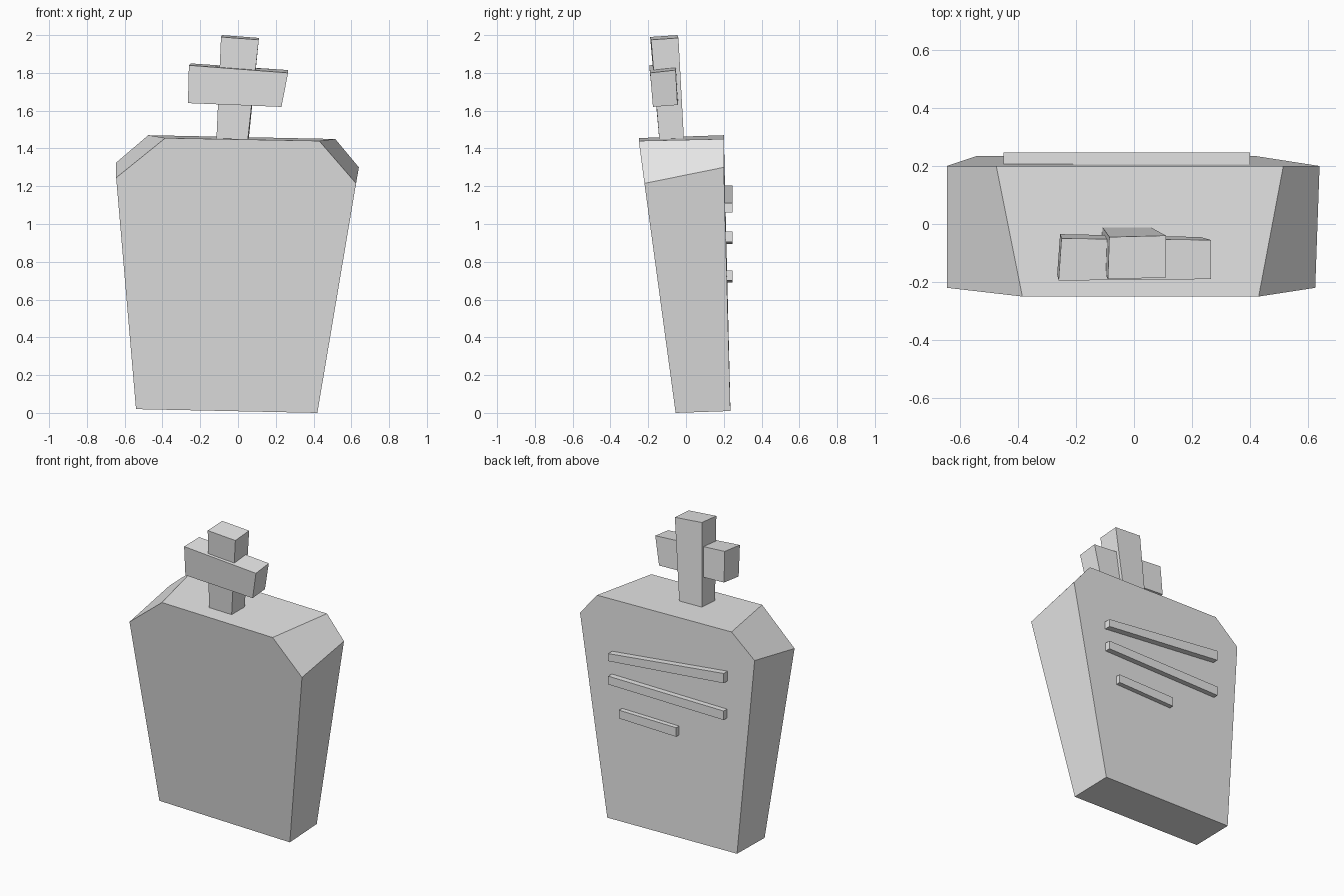
import bpy
import bmesh

cube = bpy.data.objects.get("Cube")
if cube:
    bpy.data.objects.remove(cube, do_unlink=True)

# One stone colour for everything
stone = bpy.data.materials.new("grey_stone")
stone.use_nodes = True
stone.diffuse_color = (0.8, 0.8, 0.8, 1)
stone.node_tree.nodes["Principled BSDF"].inputs["Base Color"].default_value = (0.8, 0.8, 0.8, 1)


def solid(name, near, far):
    """Flat-faced solid joining two matching outlines."""
    bm = bmesh.new()
    a = [bm.verts.new(p) for p in near]
    b = [bm.verts.new(p) for p in far]
    bm.faces.new(a)
    bm.faces.new(b[::-1])
    for i in range(len(a)):
        j = (i + 1) % len(a)
        bm.faces.new((a[j], a[i], b[i], b[j]))
    bmesh.ops.recalc_face_normals(bm, faces=bm.faces)
    mesh = bpy.data.meshes.new(name)
    bm.to_mesh(mesh)
    bm.free()
    mesh.materials.append(stone)
    obj = bpy.data.objects.new(name, mesh)
    bpy.context.collection.objects.link(obj)
    return obj


# Leaning slab with clipped shoulders: front outline, then back outline
solid("headstone",
      [(-0.54, -0.055, 0.02), (0.42, -0.055, 0), (0.625, -0.22, 1.215),
       (0.43, -0.25, 1.44), (-0.385, -0.25, 1.455), (-0.645, -0.22, 1.245)],
      [(-0.54, 0.235, 0.025), (0.415, 0.235, 0.01), (0.64, 0.2, 1.3),
       (0.515, 0.2, 1.45), (-0.475, 0.2, 1.47), (-0.645, 0.2, 1.325)])

# Tapered upright of the cross, sunk slightly into the slab
solid("cross_upright",
      [(-0.115, -0.14, 1.43), (0.05, -0.14, 1.43), (0.055, -0.01, 1.43), (-0.11, -0.01, 1.43)],
      [(-0.09, -0.19, 1.99), (0.11, -0.185, 1.975), (0.11, -0.04, 1.985), (-0.085, -0.045, 2.0)])

# Crooked crossbar: left-hand end, then right-hand end
solid("cross_arm",
      [(-0.265, -0.175, 1.64), (-0.255, -0.035, 1.65), (-0.25, -0.05, 1.85), (-0.26, -0.195, 1.84)],
      [(0.23, -0.175, 1.62), (0.23, -0.045, 1.63), (0.265, -0.055, 1.815), (0.265, -0.19, 1.8)])

# Raised inscription strips on the back: x range, then low and high z at each end
strips = [("upper", -0.45, 0.4, 1.14, 1.205, 1.06, 1.11),
          ("middle", -0.45, 0.4, 0.895, 0.955, 0.905, 0.96),
          ("lower", -0.1, 0.32, 0.69, 0.75, 0.7, 0.755)]
for name, x0, x1, low0, high0, low1, high1 in strips:
    solid(name + "_strip",
          *[[(x0, y, low0), (x1, y, low1), (x1, y, high1), (x0, y, high0)]
            for y in (0.19, 0.247)])
